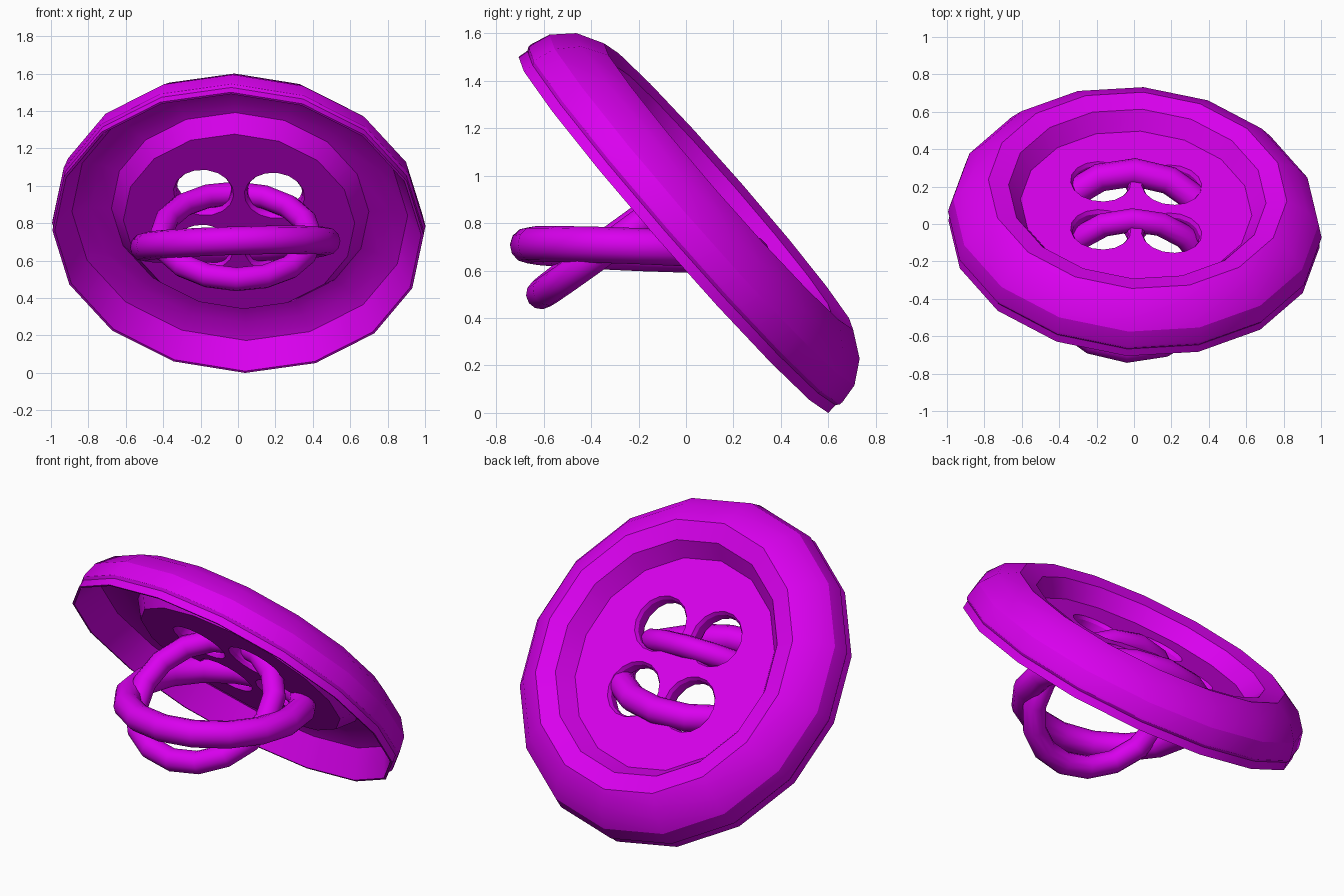
import bpy, bmesh, math
from mathutils import Vector, Matrix

if "Cube" in bpy.data.objects:
    bpy.data.objects.remove(bpy.data.objects["Cube"])

mat = bpy.data.materials.new("magenta")
mat.diffuse_color = (0.7, 0.0, 0.86, 1)
mat.use_nodes = True
mat.node_tree.nodes["Principled BSDF"].inputs["Base Color"].default_value = mat.diffuse_color


def frame(origin, x_dir, normal):
    """Matrix with local z along normal and local x near x_dir."""
    n = Vector(normal).normalized()
    x = Vector(x_dir)
    x = (x - n * x.dot(n)).normalized()
    m = Matrix((x, n.cross(x), n)).transposed().to_4x4()
    m.translation = Vector(origin)
    return m


def add_object(name, bm, matrix):
    bmesh.ops.recalc_face_normals(bm, faces=bm.faces)
    bm.transform(matrix)
    me = bpy.data.meshes.new(name)
    bm.to_mesh(me)
    bm.free()
    me.materials.append(mat)
    ob = bpy.data.objects.new(name, me)
    bpy.context.collection.objects.link(ob)
    return ob


def select(ob):
    bpy.ops.object.select_all(action='DESELECT')
    ob.select_set(True)
    bpy.context.view_layer.objects.active = ob


def lathe(bm, profile, sides, phase=0.0, cx=0.0, cy=0.0):
    """Revolve an open (radius, height) profile and cap both ends."""
    rings = []
    for r, h in profile:
        rings.append([bm.verts.new((cx + r * math.cos(phase + math.tau * i / sides),
                                    cy + r * math.sin(phase + math.tau * i / sides), h))
                      for i in range(sides)])
    for a, b in zip(rings, rings[1:]):
        for i in range(sides):
            j = (i + 1) % sides
            bm.faces.new((a[i], a[j], b[j], b[i]))
    bm.faces.new(rings[0])
    bm.faces.new(rings[-1])


def thread_loop(name, center, x_dir, normal, rx, ry, tube):
    """Closed round loop of thread."""
    major, minor = 16, 12
    bm = bmesh.new()
    rings = []
    for i in range(major):
        a = math.tau * i / major
        c, s = math.cos(a), math.sin(a)
        rings.append([bm.verts.new(((rx + tube * math.cos(b)) * c,
                                    (ry + tube * math.cos(b)) * s,
                                    tube * math.sin(b)))
                      for b in (math.tau * k / minor for k in range(minor))])
    for i in range(major):
        p, q = rings[i], rings[(i + 1) % major]
        for k in range(minor):
            m = (k + 1) % minor
            bm.faces.new((p[k], q[k], q[m], p[m]))
    ob = add_object(name, bm, frame(center, x_dir, normal))
    select(ob)
    bpy.ops.object.shade_smooth_by_angle(angle=math.radians(40))
    return ob


# Button disc: hollow back, raised rim with a small step, sunken centre
tilt = frame((0, -0.053, 0.75), (1, 0, 0), (0.062, 0.753, 0.658))
profile = [(0.62, 0.09), (0.69, 0.185), (0.80, 0.19), (0.90, 0.155), (0.982, 0.0),
           (0.995, 0.0), (0.99, 0.045), (1.0, 0.06), (1.0, 0.075), (0.98, 0.16),
           (0.91, 0.25), (0.80, 0.31), (0.69, 0.285), (0.62, 0.19)]
bm = bmesh.new()
lathe(bm, profile, 16, math.radians(-2.2))
button = add_object("button_disc", bm, tilt)

# Four thread holes with flared edges
bm = bmesh.new()
for sx in (-1, 1):
    for sy in (-1, 1):
        lathe(bm, [(0.18, 0.06), (0.15, 0.11), (0.15, 0.17), (0.18, 0.22)],
              16, 0.1, 0.19 * sx, 0.195 * sy)
cutter = add_object("hole_cutter", bm, tilt)
cutter.hide_render = True
mod = button.modifiers.new("holes", 'BOOLEAN')
mod.operation = 'DIFFERENCE'
mod.solver = 'EXACT'
mod.object = cutter
select(button)
bpy.ops.object.modifier_apply(modifier="holes")
bpy.data.objects.remove(cutter)
bpy.ops.object.shade_smooth_by_angle(angle=math.radians(24))

# Thread loops: a level one through the lower holes, a drooping one through the upper
thread_loop("lower_thread_loop", (-0.015, -0.195, 0.688), (1, -0.04, 0.03),
            (-0.03, 0.04, 1), 0.487, 0.472, 0.076)
thread_loop("upper_thread_loop", (-0.01, -0.295, 0.73), (1, 0, 0),
            (0.02, -0.59, 0.81), 0.40, 0.39, 0.064)
